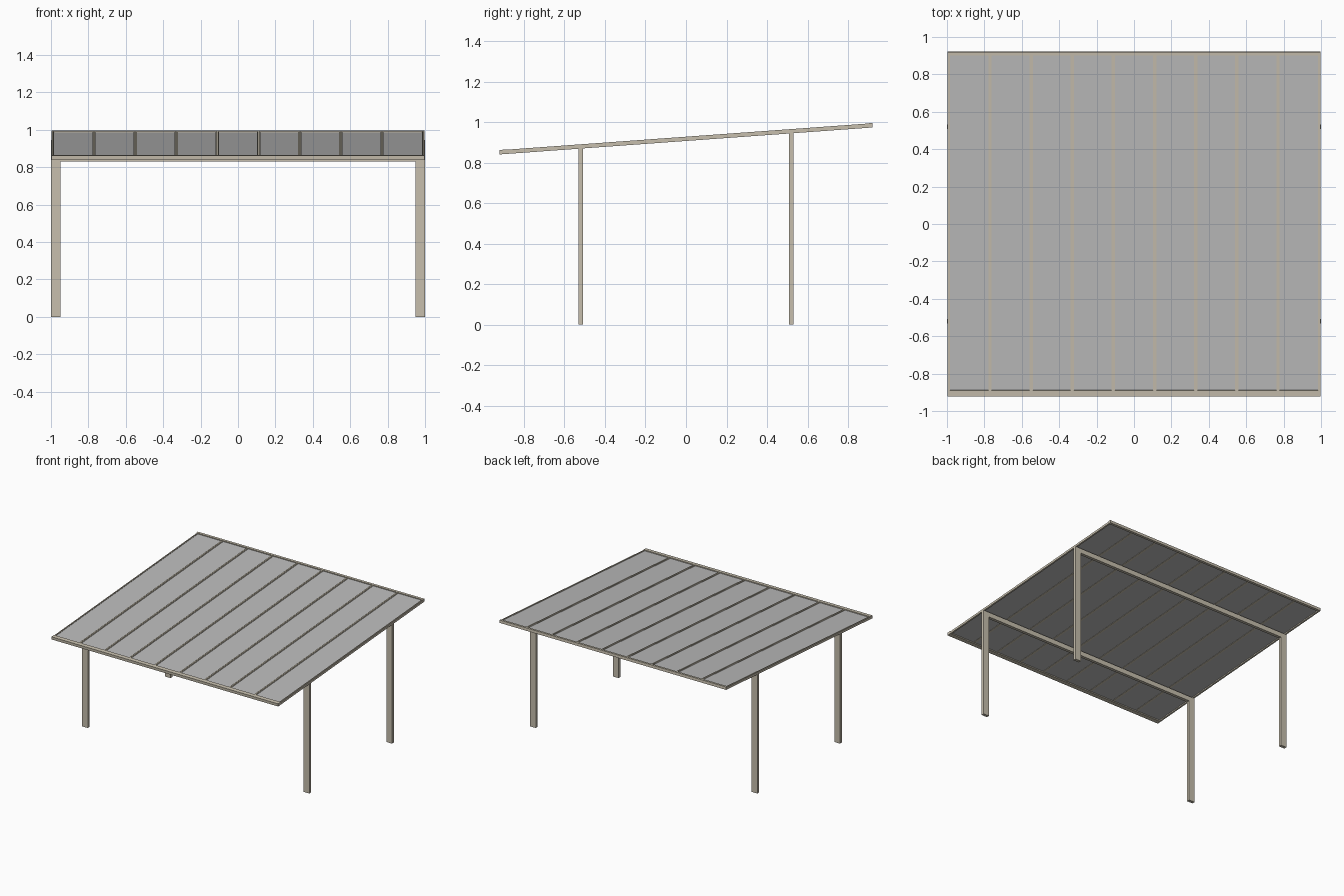
import bpy, math
from mathutils import Matrix

cube = bpy.data.objects.get("Cube")
if cube:
    bpy.data.objects.remove(cube, do_unlink=True)


def make_material(name, rgb):
    mat = bpy.data.materials.new(name)
    mat.use_nodes = True
    colour = (*rgb, 1)
    mat.diffuse_color = colour
    mat.node_tree.nodes["Principled BSDF"].inputs["Base Color"].default_value = colour
    return mat


BEIGE = make_material("beige metal", (0.57, 0.52, 0.42))
GREY = make_material("grey panel", (0.5, 0.5, 0.5))

SLOPE = math.atan(0.0723)
ROOF = Matrix.Translation((0, 0, 0.9065)) @ Matrix.Rotation(SLOPE, 4, 'X')


def box(name, x, y, z, mat, frame=Matrix.Identity(4)):
    """Box spanning the given ranges, placed in a frame."""
    corners = [frame @ Matrix.Translation((a, b, c)).translation
               for a in x for b in y for c in z]
    faces = [(0, 1, 3, 2), (4, 6, 7, 5), (0, 4, 5, 1),
             (2, 3, 7, 6), (0, 2, 6, 4), (1, 5, 7, 3)]
    mesh = bpy.data.meshes.new(name)
    mesh.from_pydata(corners, [], faces)
    mesh.materials.append(mat)
    obj = bpy.data.objects.new(name, mesh)
    bpy.context.collection.objects.link(obj)
    return obj


def underside(y):
    return 0.9065 + y * math.tan(SLOPE)


# Posts and cross beams
for row, y in (("front", -0.52), ("back", 0.52)):
    top = underside(y) + 0.001
    depth = (y - 0.012, y + 0.012)
    for side, s in (("left", 1), ("right", -1)):
        box(f"{row}_{side}_post", sorted((s * 0.95, s)), depth, (0, top), BEIGE)
    box(f"{row}_cross_beam", (-0.95, 0.95), depth, (top - 0.038, top), BEIGE)

# Sloping roof panels between the ribs
FRONT, BACK = -0.89, 0.905
PITCH = 0.22
for i in range(9):
    x = (i - 4) * PITCH
    box(f"roof_panel_{i + 1}", (x - PITCH / 2, x + PITCH / 2), (FRONT, BACK),
        (0.009, 0.015), GREY, ROOF)

# Ribs with a narrower capping strip
for i in range(8):
    x = (i - 3.5) * PITCH
    box(f"rib_{i + 1}", (x - 0.009, x + 0.009), (FRONT, BACK),
        (0.007, 0.018), BEIGE, ROOF)
    box(f"rib_cap_{i + 1}", (x - 0.005, x + 0.005), (FRONT, BACK),
        (0.018, 0.021), BEIGE, ROOF)

# Side rails with their capping strips
for side, s in (("left", 1), ("right", -1)):
    box(f"{side}_side_rail", sorted((s * 0.985, s * 0.998)), (FRONT, BACK),
        (0, 0.017), BEIGE, ROOF)
    box(f"{side}_side_cap", sorted((s * 0.987, s * 0.994)), (FRONT, BACK),
        (0.017, 0.021), BEIGE, ROOF)

# Front gutter beam and back edge beam
box("front_gutter", (-0.998, 0.998), (-0.922, FRONT), (0, 0.022), BEIGE, ROOF)
box("back_edge_beam", (-0.998, 0.998), (BACK, 0.924), (0, 0.022), BEIGE, ROOF)
